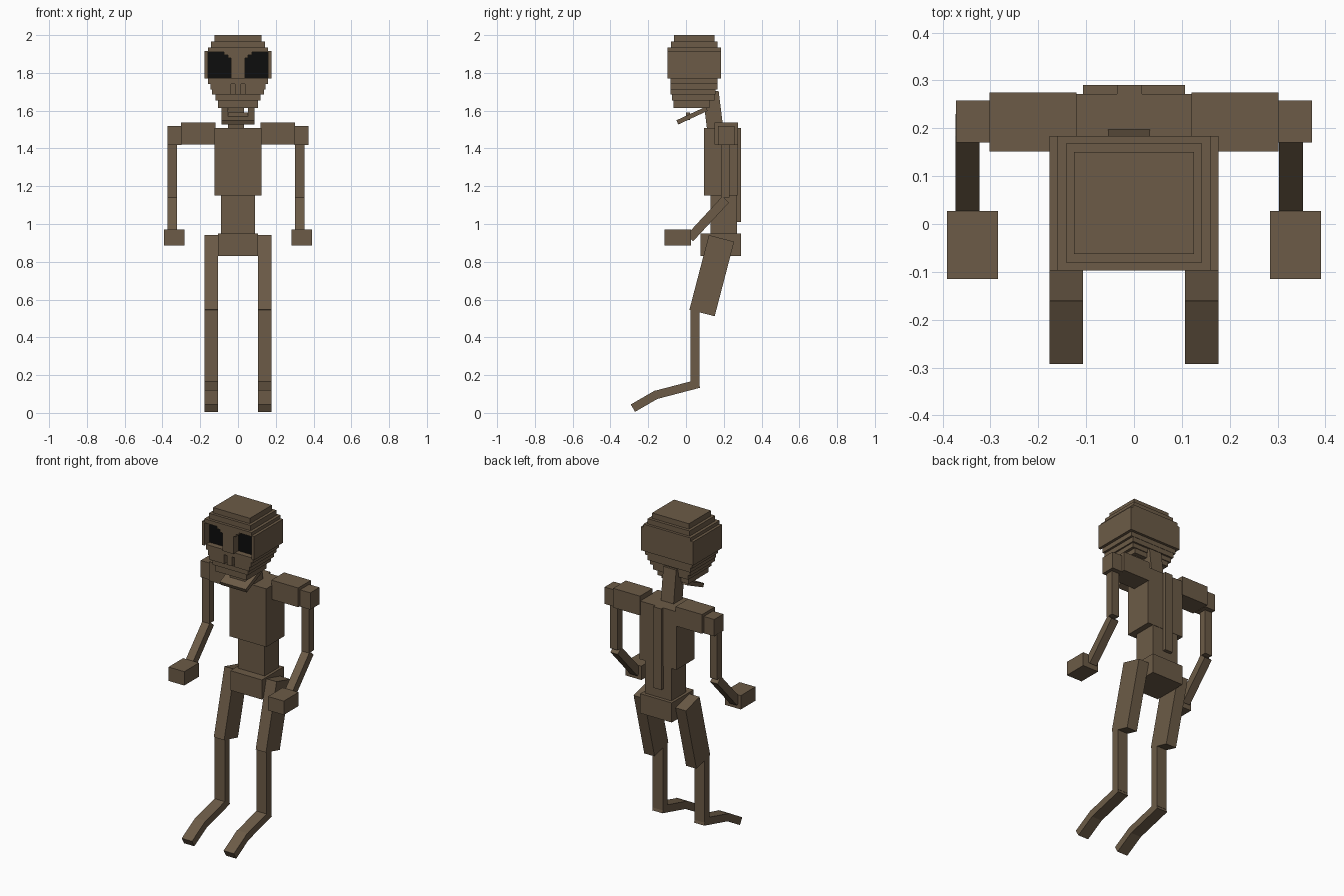
import bpy, math
from mathutils import Matrix

old = bpy.data.objects.get("Cube")
if old:
    bpy.data.objects.remove(old, do_unlink=True)


def material(name, colour):
    mat = bpy.data.materials.new(name)
    mat.use_nodes = True
    mat.diffuse_color = (*colour, 1)
    for node in mat.node_tree.nodes:
        if node.type == 'BSDF_PRINCIPLED':
            node.inputs["Base Color"].default_value = (*colour, 1)
            node.inputs["Roughness"].default_value = 1
    return mat


brown = material("dull brown", (0.15, 0.105, 0.063))
black = material("socket black", (0.004, 0.004, 0.004))


def block(name, xs, ys, zs, mat=brown):
    """Box given by its extent on each axis."""
    spans = (xs, ys, zs)
    centre = [(low + high) / 2 for low, high in spans]
    bpy.ops.mesh.primitive_cube_add(size=1, location=centre)
    ob = bpy.context.object
    ob.name = name
    ob.scale = [high - low for low, high in spans]
    bpy.ops.object.transform_apply(location=False, rotation=False, scale=True)
    ob.data.materials.append(mat)
    return ob


def beam(name, xs, start, end, thickness):
    """Box running between two (y, z) points."""
    dy, dz = end[0] - start[0], end[1] - start[1]
    half = math.hypot(dy, dz) / 2
    ob = block(name, xs, (-thickness / 2, thickness / 2), (-half, half))
    ob.data.transform(Matrix.Rotation(math.atan2(-dy, dz), 4, 'X'))
    ob.location.y = (start[0] + end[0]) / 2
    ob.location.z = (start[1] + end[1]) / 2
    return ob


def wide(half):
    return (-half, half)


def mirrored(side, low, high):
    return tuple(sorted((side * low, side * high)))


# Trunk
block("chest", wide(0.125), (0.095, 0.272), (1.15, 1.507))
block("waist", wide(0.09), (0.13, 0.27), (0.94, 1.16))
block("pelvis", wide(0.107), (0.078, 0.291), (0.83, 0.95))
block("spine", (-0.036, 0.017), (0.26, 0.291), (1.01, 1.507))
beam("neck", (-0.054, 0.033), (0.13, 1.7), (0.156, 1.49), 0.086)

# Stepped crown
block("crown_top", wide(0.125), (-0.063, 0.15), (1.96, 2))
block("crown_middle", wide(0.142), (-0.08, 0.168), (1.93, 1.967))
block("crown_base", wide(0.16), (-0.097, 0.184), (1.91, 1.935))

# Eye band with recessed sockets
EYE_BACK, EYE_FRONT = -0.045, -0.097
eye_z = (1.77, 1.915)
front_slab = (EYE_FRONT, EYE_BACK)
block("skull_band", wide(0.177), (EYE_BACK, 0.184), eye_z)
block("nose_bridge", wide(0.037), front_slab, eye_z)
for side, label in ((1, "left"), (-1, "right")):
    block(label + "_temple", mirrored(side, 0.16, 0.177), front_slab, eye_z)
    block(label + "_brow_inner", mirrored(side, 0.037, 0.053), front_slab, (1.88, 1.915))
    block(label + "_brow_outer", mirrored(side, 0.053, 0.074), front_slab, (1.896, 1.915))
    block(label + "_eye", mirrored(side, 0.037, 0.16),
          (EYE_BACK - 0.004, EYE_BACK), (1.77, 1.912), black)

# Cheeks narrowing downwards
block("cheek_upper", wide(0.16), (-0.083, 0.168), (1.742, 1.772))
for name, half, back, zs in (("cheek_middle", 0.146, 0.166, (1.712, 1.742)),
                             ("cheek_lower", 0.137, 0.155, (1.685, 1.712))):
    block(name, wide(half), (-0.05, back), zs)
    # Strips that leave the two nostrils open
    face = (-0.083, -0.05)
    block(name + "_nose", wide(0.016), face, zs)
    for side in (1, -1):
        block(name + "_front", mirrored(side, 0.036, half), face, zs)
block("upper_jaw", wide(0.12), (-0.075, 0.15), (1.655, 1.685))
block("upper_teeth", wide(0.105), (-0.066, 0.125), (1.615, 1.655))

# Hanging lower jaw: two arms and a chin bar
for side, label in ((1, "left"), (-1, "right")):
    beam(label + "_jaw_arm", mirrored(side, 0.053, 0.088),
         (0.11, 1.61), (-0.046, 1.538), 0.024)
beam("chin", wide(0.06), (0.0, 1.559), (-0.046, 1.538), 0.024)
block("lower_teeth", wide(0.053), (0.0, 0.02), (1.55, 1.59))

# Limbs
arm_spans = {"left": (0.303, 0.353), "right": (-0.373, -0.323)}
for side, label in ((1, "left"), (-1, "right")):
    block(label + "_shoulder", mirrored(side, 0.12, 0.302), (0.152, 0.275), (1.42, 1.538))
    block(label + "_shoulder_cap", mirrored(side, 0.3, 0.372), (0.17, 0.258), (1.417, 1.52))
    arm = arm_spans[label]
    block(label + "_upper_arm", arm, (0.184, 0.23), (1.14, 1.42))
    beam(label + "_forearm", arm, (0.21, 1.13), (0.02, 0.925), 0.048)
    block(label + "_hand", mirrored(side, 0.284, 0.391), (-0.115, 0.027), (0.885, 0.97))

    leg = mirrored(side, 0.107, 0.177)
    beam(label + "_thigh", leg, (0.188, 0.924), (0.085, 0.529), 0.138)
    block(label + "_shin", leg, (0.025, 0.072), (0.15, 0.55))
    beam(label + "_instep", leg, (0.069, 0.155), (-0.16, 0.095), 0.045)
    beam(label + "_toes", leg, (-0.15, 0.101), (-0.281, 0.025), 0.045)
